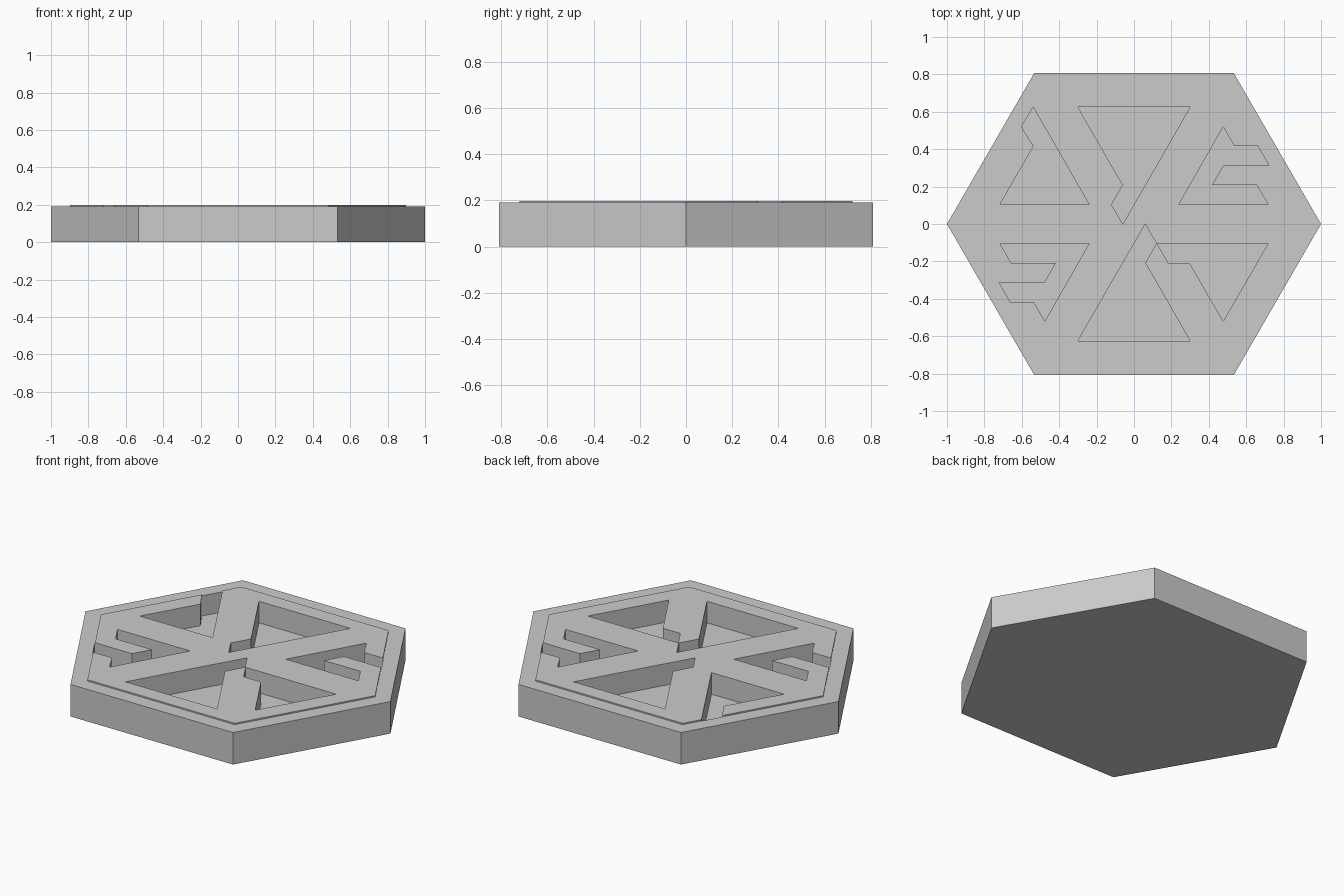
import bpy
import bmesh

cube = bpy.data.objects.get("Cube")
if cube:
    bpy.data.objects.remove(cube, do_unlink=True)

RIM_Z, TOP_Z, FLOOR_Z = 0.19, 0.198, 0.07

grey = bpy.data.materials.new("plain grey")
grey.use_nodes = True
colour = (0.6, 0.6, 0.6, 1)
grey.diffuse_color = colour
grey.node_tree.nodes["Principled BSDF"].inputs["Base Color"].default_value = colour


def prism(bm, outline, z0, z1):
    """Extrude a flat outline from z0 up to z1; returns the top face."""
    face = bm.faces.new([bm.verts.new((x, y, z0)) for x, y in outline])
    geom = bmesh.ops.extrude_face_region(bm, geom=[face], use_keep_orig=True)["geom"]
    bmesh.ops.translate(bm, vec=(0, 0, z1 - z0),
                        verts=[g for g in geom if isinstance(g, bmesh.types.BMVert)])
    return next(g for g in geom if isinstance(g, bmesh.types.BMFace))


def make_object(name, bm):
    bmesh.ops.recalc_face_normals(bm, faces=bm.faces)
    mesh = bpy.data.meshes.new(name)
    bm.to_mesh(mesh)
    bm.free()
    mesh.materials.append(grey)
    obj = bpy.data.objects.new(name, mesh)
    bpy.context.collection.objects.link(obj)
    return obj


def turned(outline):
    """Half turn about the centre."""
    return [(-x, -y) for x, y in outline]


def hexagon(tip, corner_x, half_depth):
    half = [(tip, 0), (corner_x, half_depth), (-corner_x, half_depth)]
    return half + turned(half)


# Hexagonal tray with a slightly raised inner panel
bm = bmesh.new()
top = prism(bm, hexagon(1, 0.533, 0.808), 0, RIM_Z)
bmesh.ops.inset_region(bm, faces=[top], thickness=0.087, use_even_offset=True)
lifted = bmesh.ops.extrude_face_region(bm, geom=[top])["geom"]
bmesh.ops.translate(bm, vec=(0, 0, TOP_Z - RIM_Z),
                    verts=[g for g in lifted if isinstance(g, bmesh.types.BMVert)])
bmesh.ops.delete(bm, geom=[top], context='FACES')
tray = make_object("hexagonal_tray", bm)

# Triangular pockets: two pairs repeat by a half turn, two are single
long_pocket = [(-0.3, 0.625), (0.3, 0.625), (-0.06, 0), (-0.12, 0.104), (-0.06, 0.208)]
hooked_pocket = [(0.24, 0.104), (0.717, 0.104), (0.657, 0.208), (0.417, 0.208),
                 (0.477, 0.312), (0.722, 0.312), (0.662, 0.416), (0.537, 0.416), (0.477, 0.52)]
notched_pocket = [(-0.24, 0.104), (-0.717, 0.104), (-0.537, 0.416), (-0.602, 0.52), (-0.539, 0.625)]
cut_pocket = [(0.123, -0.104), (0.717, -0.104), (0.477, -0.52), (0.297, -0.208), (0.183, -0.208)]

bm = bmesh.new()
for outline in (long_pocket, turned(long_pocket), hooked_pocket, turned(hooked_pocket),
                notched_pocket, cut_pocket):
    prism(bm, outline, FLOOR_Z, TOP_Z + 0.1)
cutter = make_object("pocket_cutter", bm)
cutter.hide_render = True

# Cut the pockets and drop the cutter
cut = tray.modifiers.new("pockets", 'BOOLEAN')
cut.operation = 'DIFFERENCE'
cut.solver = 'EXACT'
cut.object = cutter
bpy.context.view_layer.objects.active = tray
tray.select_set(True)
bpy.ops.object.modifier_apply(modifier=cut.name)
bpy.data.objects.remove(cutter, do_unlink=True)
